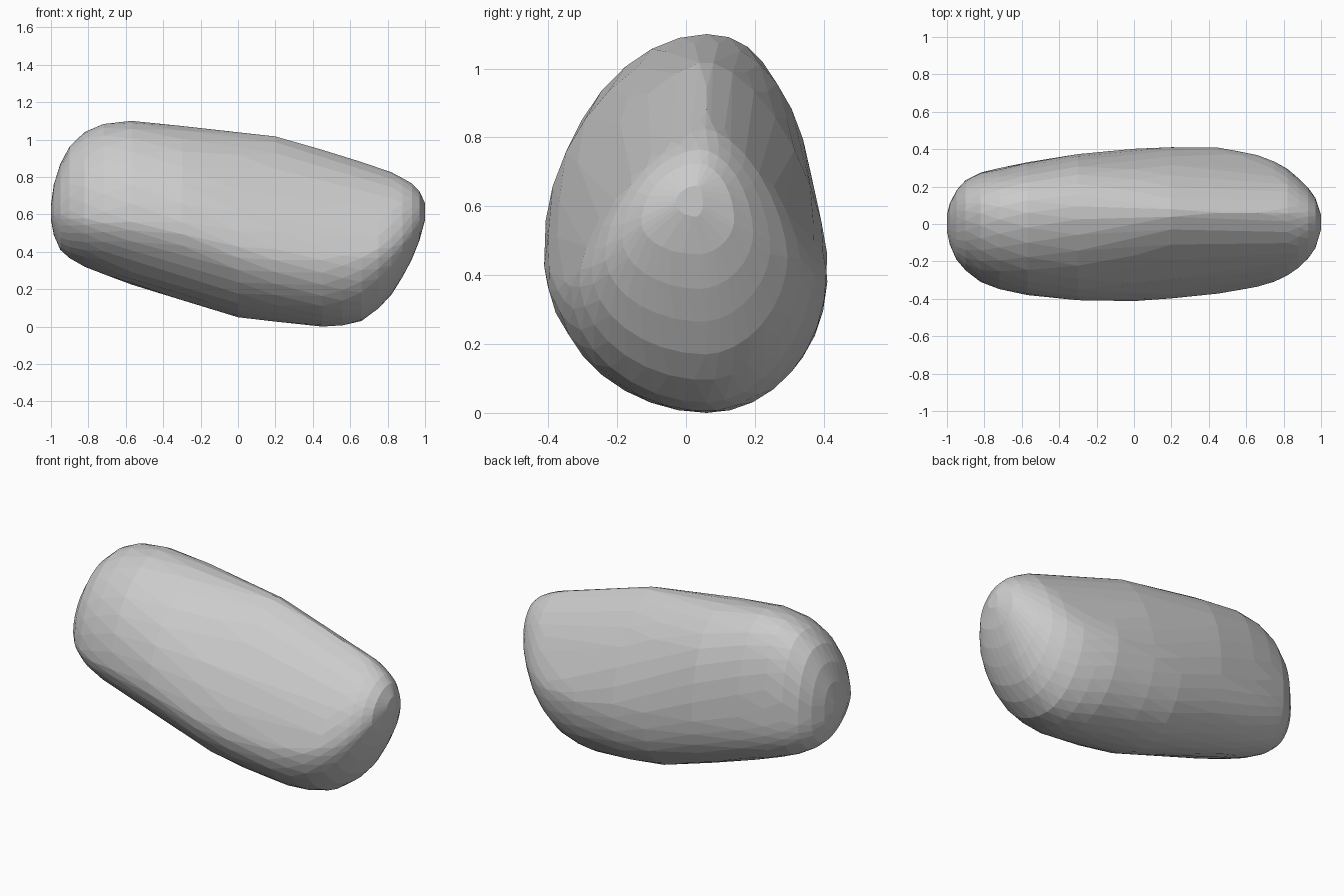
import bpy, bmesh, math

# Cross-sections along the boulder: x, top z, bottom z, front y, back y, z of the widest point
SECTIONS = [
    (-1.00, 0.65, 0.57, -0.04, 0.05, 0.61),
    (-0.985, 0.76, 0.49, -0.11, 0.11, 0.60),
    (-0.95, 0.87, 0.41, -0.19, 0.18, 0.60),
    (-0.90, 0.965, 0.365, -0.25, 0.235, 0.59),
    (-0.82, 1.04, 0.32, -0.31, 0.275, 0.58),
    (-0.72, 1.085, 0.28, -0.35, 0.30, 0.57),
    (-0.57, 1.10, 0.225, -0.38, 0.33, 0.56),
    (-0.30, 1.075, 0.14, -0.41, 0.375, 0.53),
    (0.00, 1.04, 0.05, -0.412, 0.402, 0.46),
    (0.20, 1.02, 0.025, -0.40, 0.412, 0.43),
    (0.45, 0.945, 0.00, -0.372, 0.408, 0.41),
    (0.56, 0.91, 0.005, -0.355, 0.39, 0.41),
    (0.66, 0.88, 0.03, -0.335, 0.368, 0.41),
    (0.75, 0.85, 0.095, -0.31, 0.335, 0.43),
    (0.82, 0.825, 0.17, -0.275, 0.295, 0.45),
    (0.88, 0.795, 0.265, -0.235, 0.245, 0.48),
    (0.93, 0.765, 0.36, -0.185, 0.195, 0.52),
    (0.97, 0.725, 0.46, -0.13, 0.14, 0.56),
    (1.00, 0.66, 0.57, -0.03, 0.05, 0.61),
]
SIDES = 32


def power(value, n):
    return math.copysign(abs(value) ** (2 / n), value)


def ramp(x, start, end):
    return min(1, max(0, (x - start) / (end - start)))


# Boulder body: hull around the sections, each quadrant with its own roundness
bm = bmesh.new()
for i, (x, top, bottom, front, back, mid) in enumerate(SECTIONS):
    ridge = 0.06 - 0.03 * ramp(abs(x), 0.8, 1)
    t = ramp(x, -0.5, 0.4)
    cap = ramp(x, 0.7, 0.97)                       # rounder again at the right end
    dip = 0.06 * t * max(0, 1 - abs(x) ** 3)       # front crease runs lower on the right
    for k in range(SIDES):
        a = math.tau * (k + 0.5 * (i % 2)) / SIDES
        c, s = math.cos(a), math.sin(a)
        if s > 0:
            n = 2.3 - 0.9 * t + 0.5 * cap if c > 0 else 1.9 - 0.5 * t + 0.45 * cap
        else:
            n = 2.3 - 0.45 * ramp(x, 0.1, 0.65) if c > 0 else 1.65 + 0.35 * ramp(x, -0.2, 0.5)
        c, s = power(c, n), power(s, n)
        y = ridge + (c * (back - ridge) if c > 0 else -c * (front - ridge))
        m = mid + dip * min(c, 0)
        z = m + (s * (top - m) if s > 0 else -s * (bottom - m))
        bm.verts.new((x, y, z))

bmesh.ops.convex_hull(bm, input=bm.verts[:])
loose = [v for v in bm.verts if not v.link_faces]
bmesh.ops.delete(bm, geom=loose, context='VERTS')

# Merge nearly flat neighbours into irregular stone facets
bmesh.ops.dissolve_limit(bm, angle_limit=math.radians(3), verts=bm.verts[:], edges=bm.edges[:])
bmesh.ops.recalc_face_normals(bm, faces=bm.faces[:])

mesh = bpy.data.meshes.new("boulder")
bm.to_mesh(mesh)
bm.free()
boulder = bpy.data.objects.new("boulder", mesh)
bpy.context.collection.objects.link(boulder)
